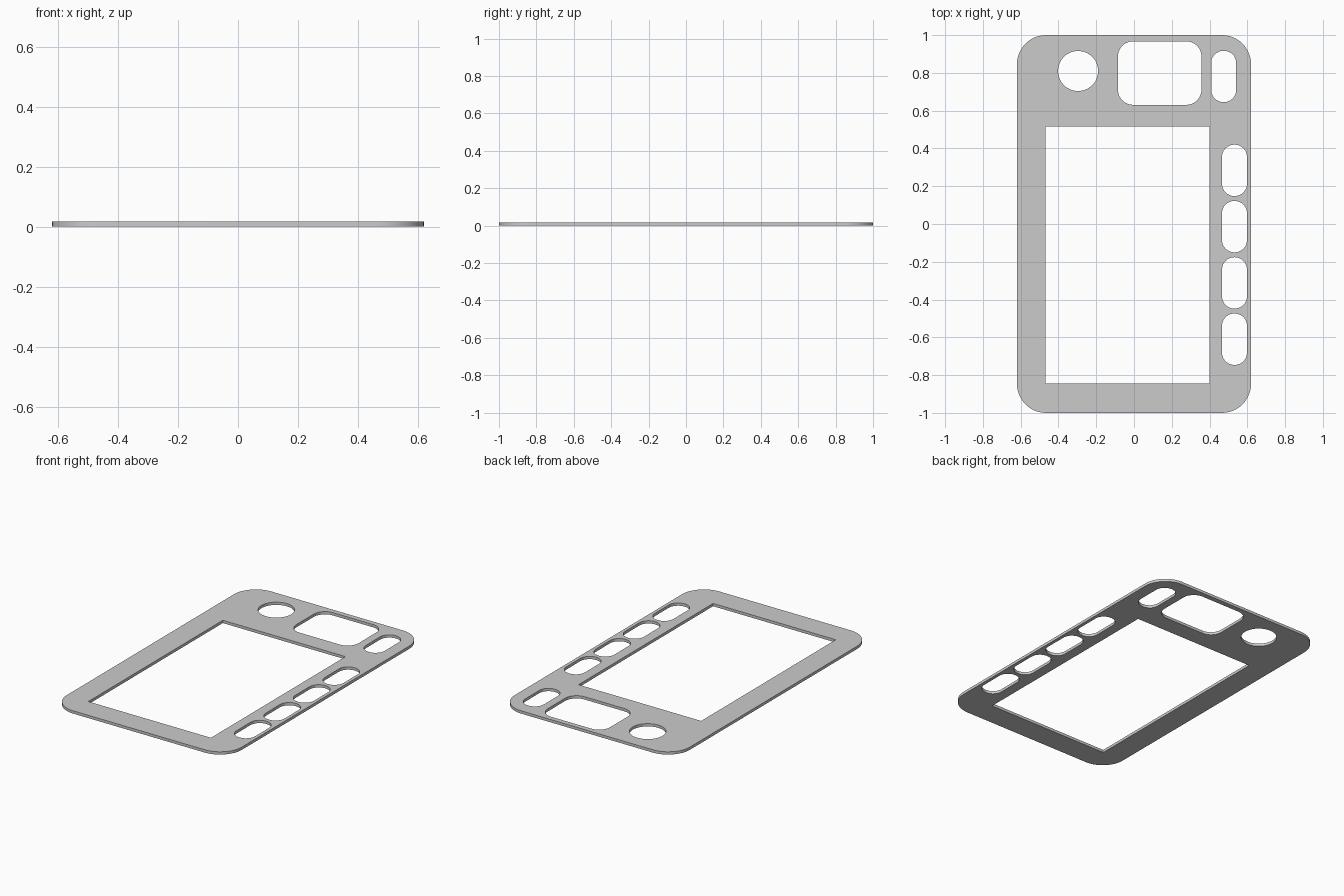
import bpy, bmesh
from math import sin, cos, pi

if "Cube" in bpy.data.objects:
    bpy.data.objects.remove(bpy.data.objects["Cube"])

THICK = 0.018


def rounded_rect(cx, cy, w, h, r, seg=12):
    """Outline of a rectangle with rounded corners (r = 0 gives sharp ones)."""
    if r == 0:
        return [(cx + sx * w / 2, cy + sy * h / 2)
                for sx, sy in ((1, 1), (-1, 1), (-1, -1), (1, -1))]
    pts = []
    for k, (sx, sy) in enumerate(((1, 1), (-1, 1), (-1, -1), (1, -1))):
        ox, oy = cx + sx * (w / 2 - r), cy + sy * (h / 2 - r)
        for i in range(seg + 1):
            a = pi / 2 * (k + i / seg)
            pts.append((ox + r * cos(a), oy + r * sin(a)))
    return pts


def circle(cx, cy, r, n=48):
    return [(cx + r * cos(2 * pi * i / n), cy + r * sin(2 * pi * i / n)) for i in range(n)]


# Plate outline, then its cut-outs
loops = [
    rounded_rect(0, 0, 1.24, 2.0, 0.155),               # outer edge
    rounded_rect(-0.034, -0.165, 0.868, 1.36, 0),       # screen window
    circle(-0.296, 0.81, 0.106),                        # round hole
    rounded_rect(0.136, 0.799, 0.442, 0.336, 0.08),     # wide window
    rounded_rect(0.475, 0.781, 0.132, 0.272, 0.065),    # upper slot
]
for i in range(4):                                      # side button slots
    loops.append(rounded_rect(0.532, 0.284 - i * 0.298, 0.132, 0.272, 0.065))

# Filled 2D curve extruded into the plate
curve = bpy.data.curves.new("face_plate", 'CURVE')
curve.dimensions = '2D'
curve.fill_mode = 'BOTH'
curve.extrude = THICK / 2
for pts in loops:
    s = curve.splines.new('POLY')
    s.points.add(len(pts) - 1)
    for p, (x, y) in zip(s.points, pts):
        p.co = (x, y, 0, 1)
    s.use_cyclic_u = True

plate = bpy.data.objects.new("face_plate", curve)
bpy.context.collection.objects.link(plate)
bpy.context.view_layer.objects.active = plate
plate.select_set(True)
bpy.ops.object.convert(target='MESH')
plate = bpy.context.object

# Weld caps to walls and stand the plate on the ground
bm = bmesh.new()
bm.from_mesh(plate.data)
bmesh.ops.remove_doubles(bm, verts=bm.verts, dist=1e-4)
bmesh.ops.recalc_face_normals(bm, faces=bm.faces)
bmesh.ops.translate(bm, verts=bm.verts, vec=(0, 0, THICK / 2))
bm.to_mesh(plate.data)
bm.free()
bpy.ops.object.shade_smooth_by_angle(angle=pi / 6)
